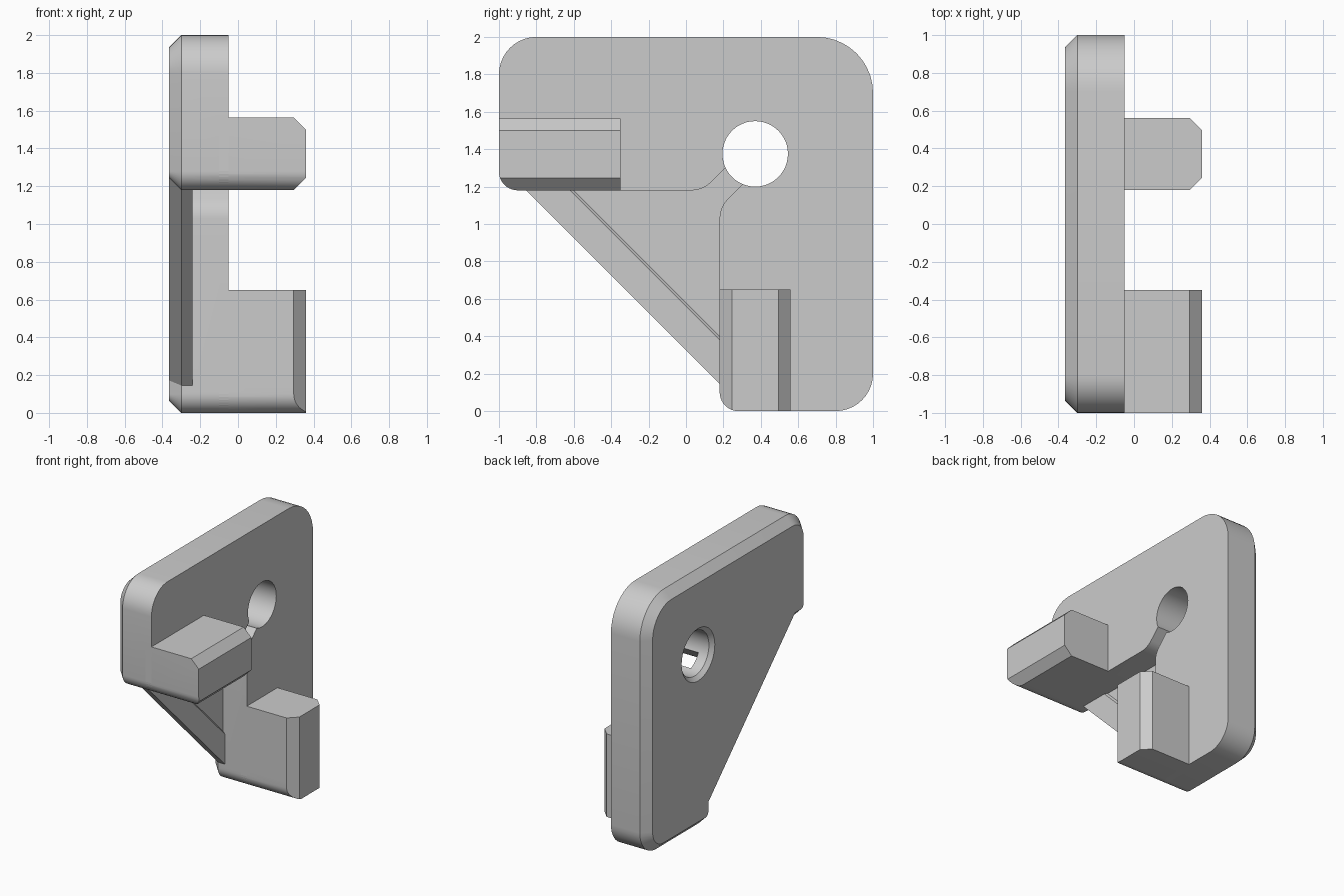
import bpy
import bmesh
from math import cos, sin, pi, tan, radians
from mathutils import Vector

old = bpy.data.objects.get("Cube")
if old:
    bpy.data.objects.remove(old, do_unlink=True)

grey = bpy.data.materials.new("plain grey")
grey.use_nodes = True
colour = (0.6, 0.6, 0.6, 1)
grey.diffuse_color = colour
grey.node_tree.nodes["Principled BSDF"].inputs["Base Color"].default_value = colour


def rounded(corners, inset=0.0, steps=10):
    """Outline from (y, z, radius) corners, counter-clockwise, moved inwards."""
    pts = [Vector(c[:2]) for c in corners]
    n, out = len(pts), []
    for i, p in enumerate(pts):
        a = (p - pts[i - 1]).normalized()
        b = (pts[(i + 1) % n] - p).normalized()
        na, nb = Vector((-a.y, a.x)), Vector((-b.y, b.x))
        p = p + (na + nb) * inset / (1 + na.dot(nb))
        turn = a.x * b.y - a.y * b.x
        side = 1 if turn > 0 else -1
        r = corners[i][2] - side * inset if corners[i][2] else 0
        if r <= 0:
            out.append(p)
            continue
        angle = a.angle(b)
        start = p - a * r * tan(angle / 2)
        for k in range(steps + 1):
            t = angle * k / steps
            out.append(start + a * r * sin(t) + na * side * r * (1 - cos(t)))
    return out


def loft(name, rings):
    """Solid through (x, outline) rings, capped at both ends."""
    bm = bmesh.new()
    loops = [[bm.verts.new((x, p[0], p[1])) for p in pts] for x, pts in rings]
    n = len(loops[0])
    for lo, hi in zip(loops, loops[1:]):
        for i in range(n):
            j = (i + 1) % n
            bm.faces.new((lo[i], lo[j], hi[j], hi[i]))
    bm.faces.new(loops[0][::-1])
    bm.faces.new(loops[-1])
    bmesh.ops.recalc_face_normals(bm, faces=bm.faces)
    mesh = bpy.data.meshes.new(name)
    bm.to_mesh(mesh)
    bm.free()
    mesh.materials.append(grey)
    obj = bpy.data.objects.new(name, mesh)
    bpy.context.collection.objects.link(obj)
    return obj


def combine(obj, other, operation):
    mod = obj.modifiers.new(operation, 'BOOLEAN')
    mod.operation, mod.object, mod.solver = operation, other, 'EXACT'
    bpy.context.view_layer.objects.active = obj
    bpy.ops.object.modifier_apply(modifier=mod.name)


def rect(y0, y1, z0, z1):
    return [(y0, z0), (y1, z0), (y1, z1), (y0, z1)]


def circle(r, n=48):
    return [(0.37 + r * cos(2 * pi * i / n), 1.375 + r * sin(2 * pi * i / n))
            for i in range(n)]


BACK, FRONT, TIP, CH = -0.365, -0.05, 0.36, 0.065
outline = [(0.18, 0, 0.1), (1, 0, 0.2), (1, 2, 0.3), (-1, 2, 0.2),
           (-1, 1.18, 0.1), (-0.855, 1.18, 0), (0.18, 0.145, 0)]

# Bracket plate with a bevelled back edge
plate = loft("bracket_plate", [(BACK, rounded(outline, CH)),
                               (BACK + CH, rounded(outline)),
                               (FRONT, rounded(outline))])


# Inner corner pocket with slot, leaving a thin web with a shallow step
def pocket(diagonal):
    return rounded([(0.18, diagonal - 0.18, 0), (0.18, 1.09, 0.15),
                    (0.32, 1.23, 0), (0.23, 1.32, 0),
                    (0.09, 1.18, 0.15), (diagonal - 1.18, 1.18, 0)])


cutters = [loft("pocket_cutter", [(-0.255, pocket(0.58)), (-0.24, pocket(0.56)),
                                  (-0.24, pocket(0.30)), (0.1, pocket(0.30))])]

# Round hole, countersunk at the back
cutters.append(loft("hole_cutter", [(BACK - 0.03, circle(0.235)),
                                    (BACK + 0.03, circle(0.175)),
                                    (0.1, circle(0.175))]))
for c in cutters:
    combine(plate, c, 'DIFFERENCE')

# Two jaw bars with bevelled tips, trimmed to the rounded outline
trim = loft("trim_helper", [(-0.2, rounded(outline)), (0.5, rounded(outline))])
upper = loft("upper_bar", [(-0.1, rect(-1.1, -0.35, 1.18, 1.565)),
                           (TIP - CH, rect(-1.1, -0.35, 1.18, 1.565)),
                           (TIP, rect(-1.1, -0.35, 1.18 + CH, 1.565 - CH))])
lower = loft("lower_bar", [(-0.1, rect(0.18, 0.56, -0.1, 0.65)),
                           (TIP - CH, rect(0.18, 0.56, -0.1, 0.65)),
                           (TIP, rect(0.18 + CH, 0.56 - CH, -0.1, 0.65))])
for bar in (upper, lower):
    combine(bar, trim, 'INTERSECT')
    combine(plate, bar, 'UNION')

for helper in cutters + [trim, upper, lower]:
    bpy.data.objects.remove(helper, do_unlink=True)

# Smooth the round edges, keep the bevels sharp
bpy.ops.object.select_all(action='DESELECT')
plate.select_set(True)
bpy.context.view_layer.objects.active = plate
bpy.ops.object.shade_smooth_by_angle(angle=radians(25))
